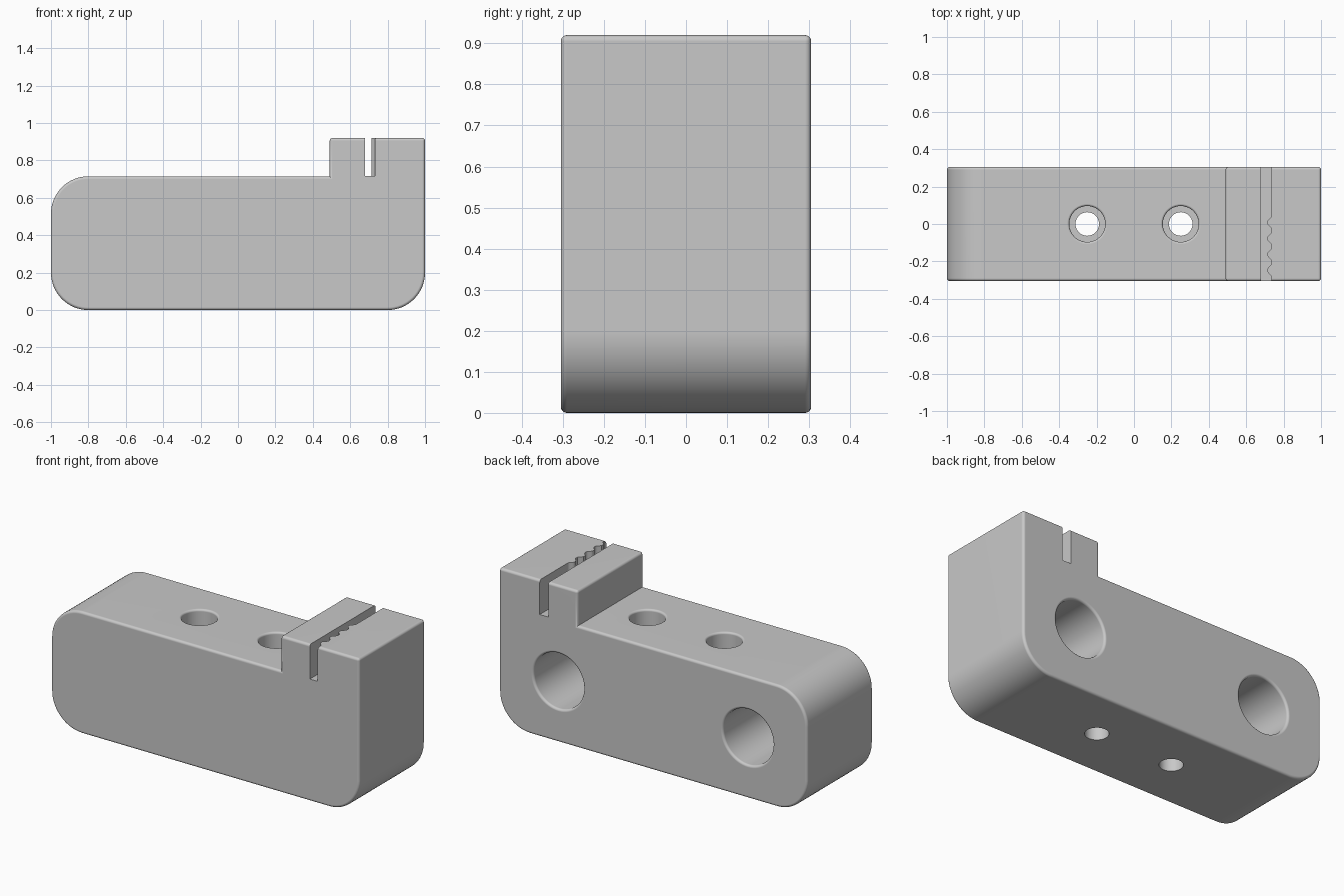
import bpy, bmesh, math
from mathutils import Matrix, Vector

cube = bpy.data.objects.get("Cube")
if cube:
    bpy.data.objects.remove(cube, do_unlink=True)

HALF = 0.305     # half the depth
DECK = 0.715     # height of the long body
TOP = 0.92       # height of the clamp block
STEP = 0.49      # where the clamp block starts
ROUND = 0.2      # big corner radius
FILLET = 0.015   # small edge rounding

grey = bpy.data.materials.new("plain grey")
grey.use_nodes = True
colour = (0.58, 0.58, 0.58, 1)
grey.diffuse_color = colour
grey.node_tree.nodes["Principled BSDF"].inputs["Base Color"].default_value = colour


def arc(cx, cz, r, start, end, steps):
    angles = [math.radians(start + (end - start) * i / steps) for i in range(steps + 1)]
    return [(cx + r * math.cos(a), cz + r * math.sin(a)) for a in angles]


def make_object(name, bm):
    bmesh.ops.recalc_face_normals(bm, faces=bm.faces)
    mesh = bpy.data.meshes.new(name)
    bm.to_mesh(mesh)
    bm.free()
    mesh.materials.append(grey)
    obj = bpy.data.objects.new(name, mesh)
    bpy.context.collection.objects.link(obj)
    return obj


def prism(points, shift):
    """Extrude a closed loop of 3D points along a vector."""
    bm = bmesh.new()
    face = bm.faces.new([bm.verts.new(p) for p in points])
    moved = bmesh.ops.extrude_face_region(bm, geom=[face])["geom"]
    verts = [g for g in moved if isinstance(g, bmesh.types.BMVert)]
    bmesh.ops.translate(bm, verts=verts, vec=shift)
    bmesh.ops.recalc_face_normals(bm, faces=bm.faces)
    return bm


def lathe(name, profile, matrix, steps=48):
    """Turn (radius, height) points about z, then place the solid."""
    bm = bmesh.new()
    rings = []
    for r, z in profile:
        rings.append([bm.verts.new((r * math.cos(math.tau * i / steps),
                                    r * math.sin(math.tau * i / steps), z))
                      for i in range(steps)])
    for a, b in zip(rings, rings[1:]):
        for i in range(steps):
            j = (i + 1) % steps
            bm.faces.new((a[i], a[j], b[j], b[i]))
    bm.faces.new(rings[0])
    bm.faces.new(rings[-1])
    bm.transform(matrix)
    return make_object(name, bm)


def flared_rim(r, f):
    """Rounded hole mouth, with the surface at height zero."""
    rim = [(r + f - f * math.cos(a), -f + f * math.sin(a))
           for a in (math.radians(90 * i / 5) for i in range(6))]
    return rim + [(r + f, 0.05)]


# Body: side outline with a raised clamp block
outline = (arc(1 - ROUND, ROUND, ROUND, -90, 0, 16)
           + [(1, TOP), (STEP, TOP), (STEP, DECK)]
           + arc(ROUND - 1, DECK - ROUND, ROUND, 90, 180, 16)
           + arc(ROUND - 1, ROUND, ROUND, 180, 270, 16))
bm = prism([(x, -HALF, z) for x, z in outline], (0, 2 * HALF, 0))


def is_rounded(edge):
    a, b = (v.co for v in edge.verts)
    along_face = abs(a.y - b.y) < 1e-4
    block_top = a.z > TOP - 1e-4 and b.z > TOP - 1e-4
    return along_face or block_top


bmesh.ops.bevel(bm, geom=[e for e in bm.edges if is_rounded(e)], offset=FILLET,
                segments=4, profile=0.5, affect='EDGES', clamp_overlap=True)
body = make_object("clamp_body", bm)

# Belt slot: plain at the back, scalloped on one wall towards the front
LEFT, TIP, WALL = 0.68, 0.714, 0.736
TEETH_END, PITCH = 0.05, 0.085
wave = []
steps = 60
for i in range(steps + 1):
    y = TEETH_END - (TEETH_END + HALF + 0.02) * i / steps
    swing = 1.3 * math.cos(math.tau * (TEETH_END - y) / PITCH)
    mix = 0.5 + 0.5 * max(-1, min(1, swing))
    wave.append((TIP + (WALL - TIP) * mix, y))
loop = [(LEFT, -HALF - 0.02), (LEFT, HALF + 0.02), (WALL, HALF + 0.02)] + wave
slot = prism([(x, y, DECK + 0.002) for x, y in loop], (0, 0, 0.3))
cutters = [make_object("belt_slot_cutter", slot)]

# Counterbored screw holes from the deck to the underside
for x in (-0.25, 0.25):
    screw = [(0.063, -DECK - 0.05), (0.063, -0.35), (0.096, -0.35)] + flared_rim(0.096, 0.012)
    cutters.append(lathe("screw_hole_cutter", screw,
                         Matrix.Translation((x, 0, DECK))))

# Wide blind holes in the back face
for x in (-0.615, 0.615):
    bore = [(0.162, -0.5)] + flared_rim(0.162, 0.014)
    place = Matrix.Translation((x, HALF, DECK / 2)) @ Matrix.Rotation(-math.pi / 2, 4, 'X')
    cutters.append(lathe("blind_hole_cutter", bore, place, 64))

bpy.ops.object.select_all(action='DESELECT')
bpy.context.view_layer.objects.active = body
body.select_set(True)
for cutter in cutters:
    cutter.hide_render = True
    cut = body.modifiers.new("cut", 'BOOLEAN')
    cut.operation = 'DIFFERENCE'
    cut.solver = 'EXACT'
    cut.object = cutter
    bpy.ops.object.modifier_apply(modifier=cut.name)
for cutter in cutters:
    bpy.data.objects.remove(cutter, do_unlink=True)

# Smooth rounded edges, flat large faces
bpy.ops.object.shade_smooth_by_angle(angle=math.radians(35))
weighted = body.modifiers.new("even_normals", 'WEIGHTED_NORMAL')
weighted.keep_sharp = True
